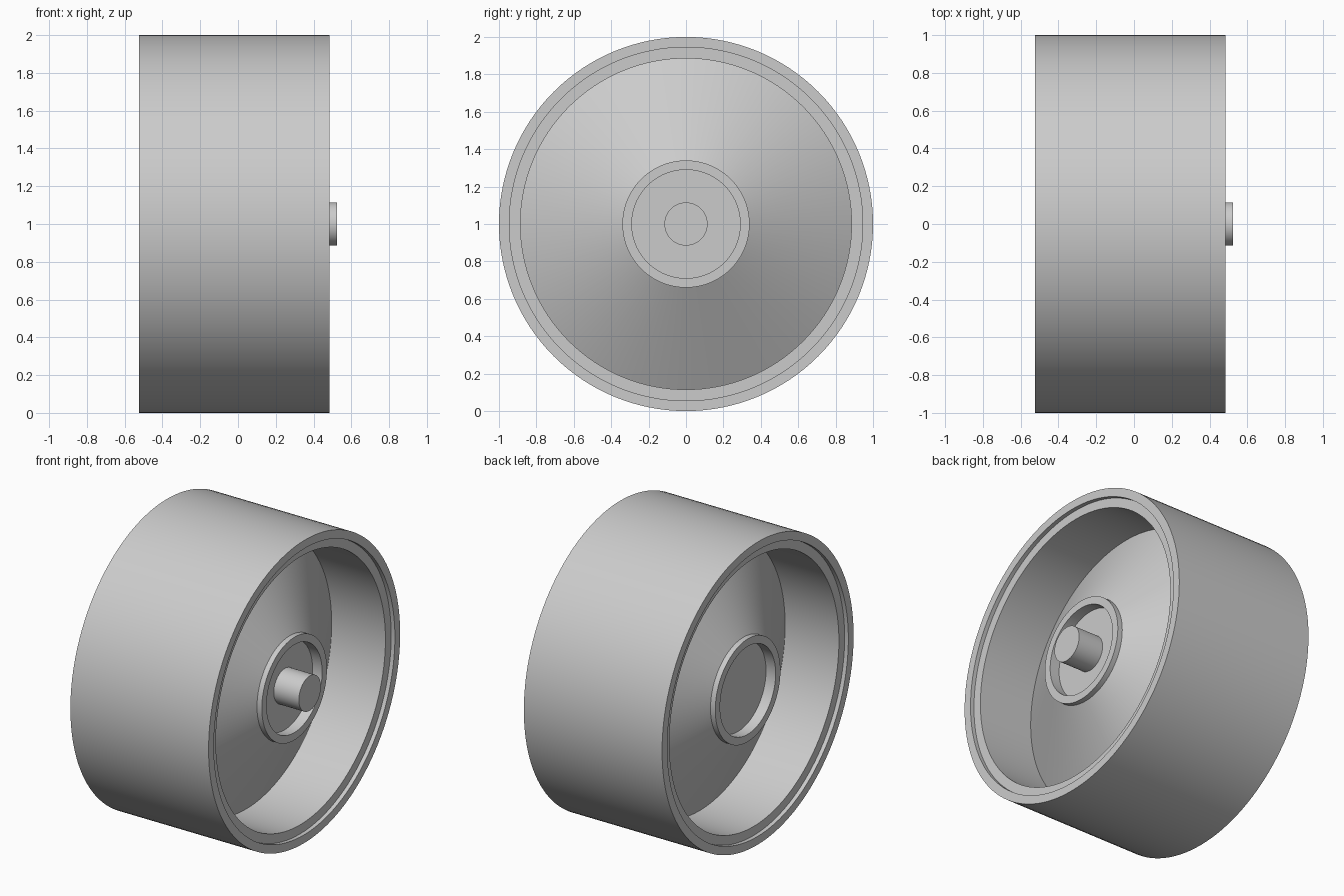
import bpy, bmesh, math
from mathutils import Vector

cube = bpy.data.objects.get("Cube")
if cube:
    bpy.data.objects.remove(cube, do_unlink=True)

SEGMENTS = 128
AXLE_HEIGHT = 1.0
MID = -0.02          # middle plane of the wheel along x

grey = bpy.data.materials.new("light_grey")
grey.use_nodes = True
colour = (0.6, 0.6, 0.6, 1)
grey.diffuse_color = colour
grey.node_tree.nodes["Principled BSDF"].inputs["Base Color"].default_value = colour


def lathe(name, profile, closed):
    """Turn a profile of (x, radius) points around the axle."""
    bm = bmesh.new()
    verts = [bm.verts.new((x, 0, r)) for x, r in profile]
    pairs = list(zip(verts, verts[1:]))
    if closed:
        pairs.append((verts[-1], verts[0]))
    edges = [bm.edges.new(p) for p in pairs]
    bmesh.ops.spin(bm, geom=verts + edges, cent=(0, 0, 0), axis=(1, 0, 0),
                   angle=math.tau, steps=SEGMENTS, use_duplicate=False)
    bmesh.ops.remove_doubles(bm, verts=bm.verts, dist=0.0001)
    bmesh.ops.recalc_face_normals(bm, faces=bm.faces)
    mesh = bpy.data.meshes.new(name)
    bm.to_mesh(mesh)
    bm.free()
    mesh.materials.append(grey)
    obj = bpy.data.objects.new(name, mesh)
    obj.location = Vector((0, 0, AXLE_HEIGHT))
    bpy.context.collection.objects.link(obj)
    bpy.ops.object.select_all(action='DESELECT')
    obj.select_set(True)
    bpy.context.view_layer.objects.active = obj
    bpy.ops.object.shade_smooth_by_angle(angle=math.radians(25))
    return obj


def mirrored(half):
    """Profile for both sides of the wheel from offsets off its middle plane."""
    return ([(MID + d, r) for d, r in half] +
            [(MID - d, r) for d, r in reversed(half)])


# Outer tyre sleeve
lathe("tyre", mirrored([(0.505, 0.945), (0.505, 1.0)]), True)

# Rim, conical web and hub collar, the same on both sides
lathe("wheel_core", mirrored([
    (0.362, 0),        # hub floor
    (0.362, 0.29),
    (0.432, 0.29),     # collar
    (0.432, 0.34),
    (0.397, 0.34),
    (0.085, 0.885),    # web meets rim
    (0.478, 0.885),    # recessed rim lip
    (0.478, 0.946),
]), False)

# Axle pin on the left side only
lathe("axle_pin", [(0.3, 0), (0.3, 0.115), (0.525, 0.115), (0.525, 0)], False)
